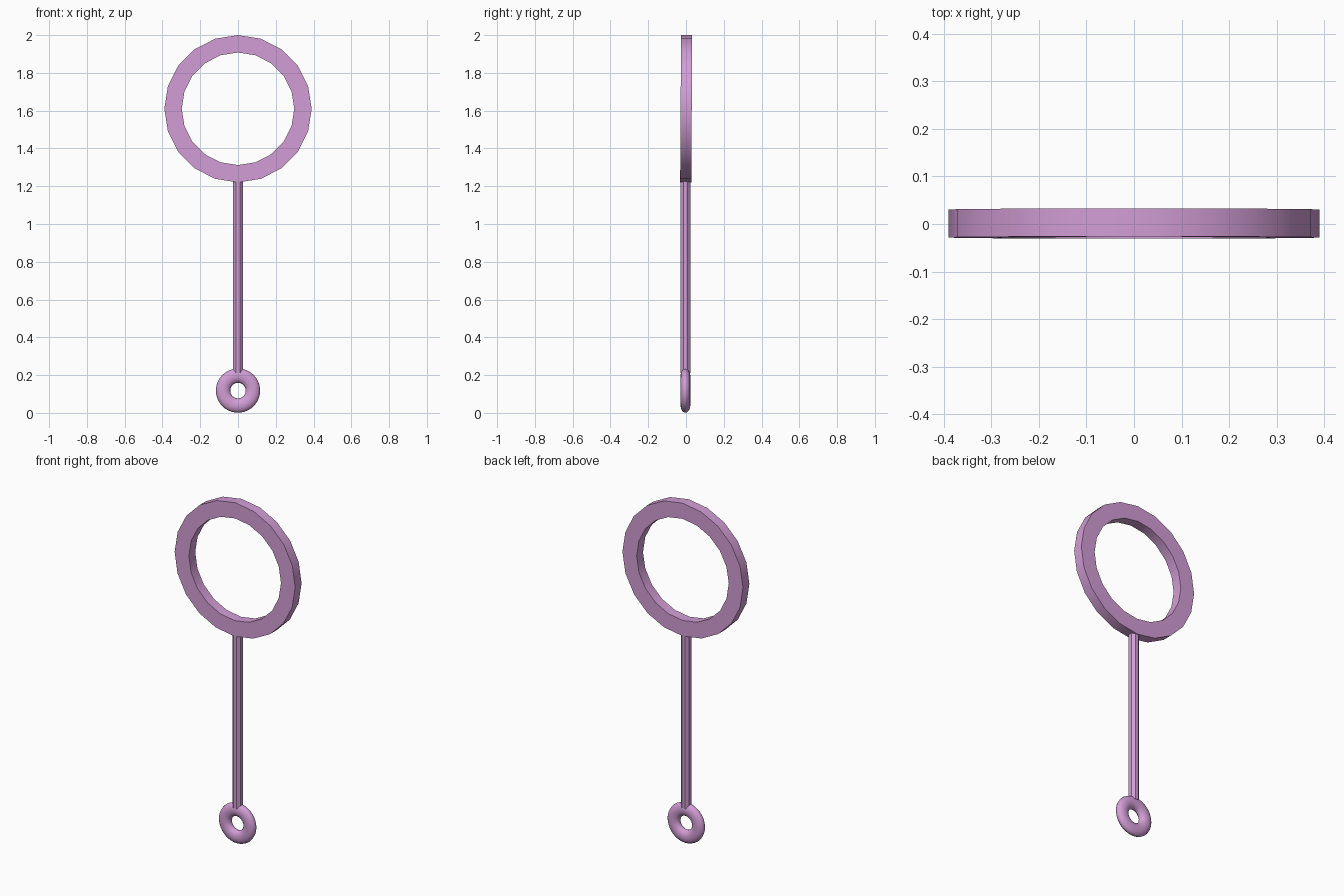
import bpy, bmesh, math

if "Cube" in bpy.data.objects:
    bpy.data.objects.remove(bpy.data.objects["Cube"])

pink = bpy.data.materials.new("orchid pink")
pink.diffuse_color = (0.65, 0.34, 0.67, 1)
pink.use_nodes = True
pink.node_tree.nodes["Principled BSDF"].inputs["Base Color"].default_value = pink.diffuse_color


def finish(obj, name, angle):
    obj.name = name
    obj.data.materials.append(pink)
    bpy.ops.object.select_all(action='DESELECT')
    obj.select_set(True)
    bpy.context.view_layer.objects.active = obj
    bpy.ops.object.shade_smooth_by_angle(angle=math.radians(angle))


# Big hoop: rectangular section, 20 sides, leaning back very slightly
R, r, half, sides, cz = 0.39, 0.298, 0.0295, 20, 1.61
bm = bmesh.new()
rings = []
for i in range(sides):
    a = 2 * math.pi * i / sides
    section = []
    for rad, y in ((R, -half), (R, half), (r, half), (r, -half)):
        z = rad * math.cos(a)
        section.append(bm.verts.new((rad * math.sin(a), y + 0.001 + z * 0.006, cz + z)))
    rings.append(section)
for i in range(sides):
    p, q = rings[i], rings[(i + 1) % sides]
    for k in range(4):
        n = (k + 1) % 4
        bm.faces.new((p[k], p[n], q[n], q[k]))
bmesh.ops.recalc_face_normals(bm, faces=bm.faces)
mesh = bpy.data.meshes.new("hoop")
bm.to_mesh(mesh)
bm.free()
hoop = bpy.data.objects.new("hoop", mesh)
bpy.context.collection.objects.link(hoop)
finish(hoop, "hoop", 30)

# Eight-sided rod
z0, z1 = 0.212, 1.225
bpy.ops.mesh.primitive_cylinder_add(vertices=8, radius=0.028, depth=z1 - z0,
                                    location=(0, -0.002, (z0 + z1) / 2),
                                    rotation=(0, 0, math.radians(22.5)))
finish(bpy.context.object, "rod", 30)

# Small slightly flattened grip ring
bpy.ops.mesh.primitive_torus_add(major_segments=40, minor_segments=16,
                                 major_radius=0.079, minor_radius=0.038,
                                 location=(0, -0.003, 0.118),
                                 rotation=(math.radians(90), 0, 0))
grip = bpy.context.object
grip.scale = (1, 1, 0.68)
finish(grip, "grip_ring", 60)
